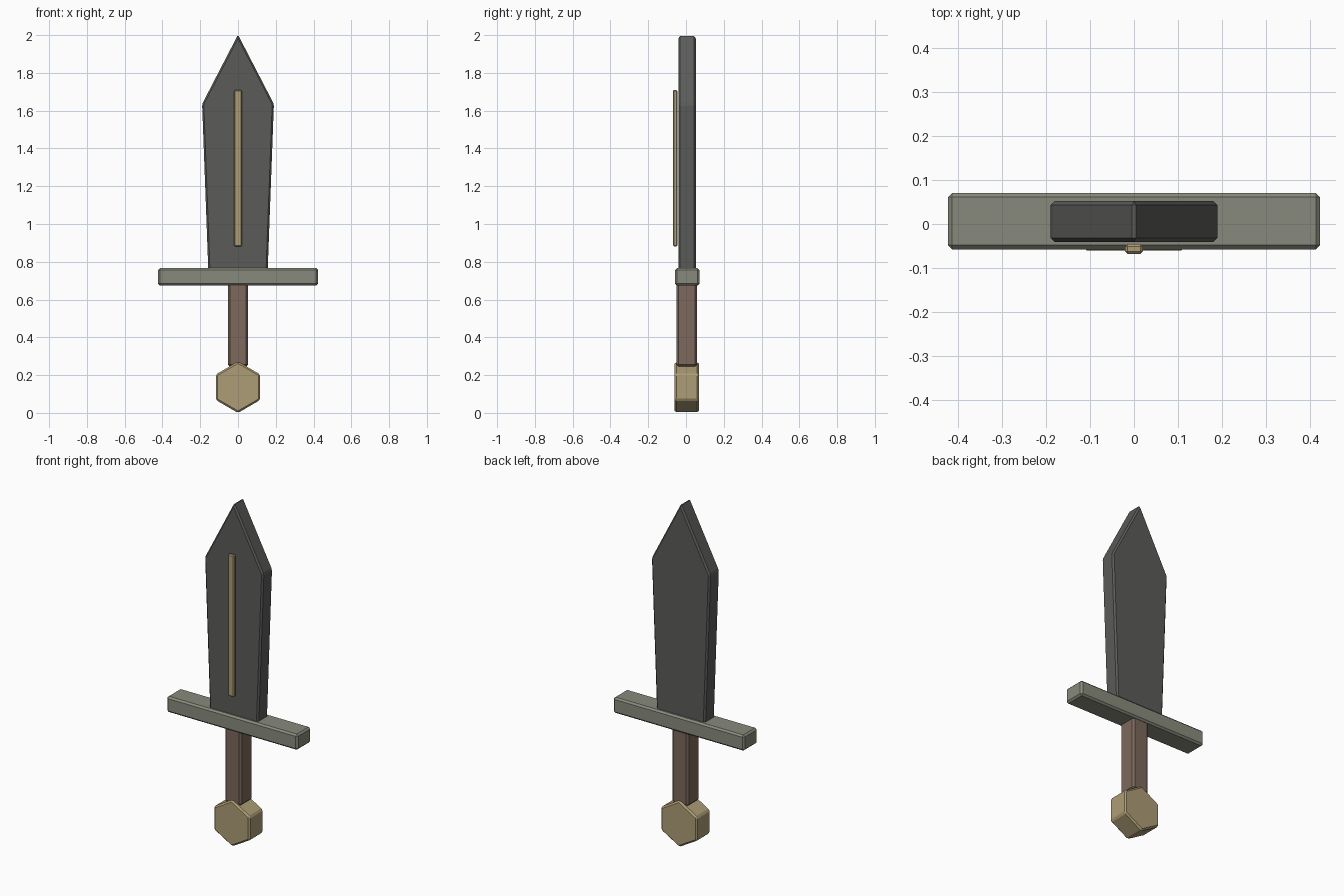
import bpy, bmesh, math

if "Cube" in bpy.data.objects:
    bpy.data.objects.remove(bpy.data.objects["Cube"])


def material(name, rgb):
    m = bpy.data.materials.new(name)
    m.diffuse_color = (*rgb, 1)
    m.use_nodes = True
    m.node_tree.nodes["Principled BSDF"].inputs["Base Color"].default_value = m.diffuse_color
    return m


steel = material("dark steel", (0.105, 0.105, 0.102))
iron = material("grey green iron", (0.25, 0.255, 0.20))
leather = material("brown leather", (0.20, 0.14, 0.105))
brass = material("dull brass", (0.42, 0.34, 0.18))


def prism(name, outline, y0, y1, bevel, mat):
    """Extrude an x-z outline from y0 to y1 and chamfer its edges."""
    bm = bmesh.new()
    face = bm.faces.new([bm.verts.new((x, y0, z)) for x, z in outline])
    ext = bmesh.ops.extrude_face_region(bm, geom=[face])
    for v in ext["geom"]:
        if isinstance(v, bmesh.types.BMVert):
            v.co.y = y1
    bmesh.ops.recalc_face_normals(bm, faces=bm.faces)
    bmesh.ops.bevel(bm, geom=bm.edges[:], offset=bevel, segments=1,
                    affect='EDGES', profile=0.5)
    me = bpy.data.meshes.new(name)
    bm.to_mesh(me)
    bm.free()
    me.materials.append(mat)
    ob = bpy.data.objects.new(name, me)
    bpy.context.collection.objects.link(ob)
    return ob


def box(half, z0, z1):
    return [(-half, z0), (half, z0), (half, z1), (-half, z1)]


# Hexagonal pommel
hexagon = [(0.135 * math.sin(k * math.pi / 3), 0.136 + 0.136 * math.cos(k * math.pi / 3))
           for k in range(6)]
prism("pommel", hexagon, -0.06, 0.068, 0.009, brass)

# Grip and crossguard
prism("grip", box(0.053, 0.245, 0.69), -0.051, 0.059, 0.011, leather)
prism("crossguard", box(0.424, 0.674, 0.766), -0.058, 0.071, 0.01, iron)

# Flaring blade with a pointed tip
blade = [(-0.157, 0.75), (0.157, 0.75), (0.19, 1.635), (0, 2.002), (-0.19, 1.635)]
prism("blade", blade, -0.041, 0.052, 0.009, steel)

# Raised strip in front of the blade
prism("blade_inlay", box(0.02, 0.882, 1.71), -0.068, -0.046, 0.005, brass)
